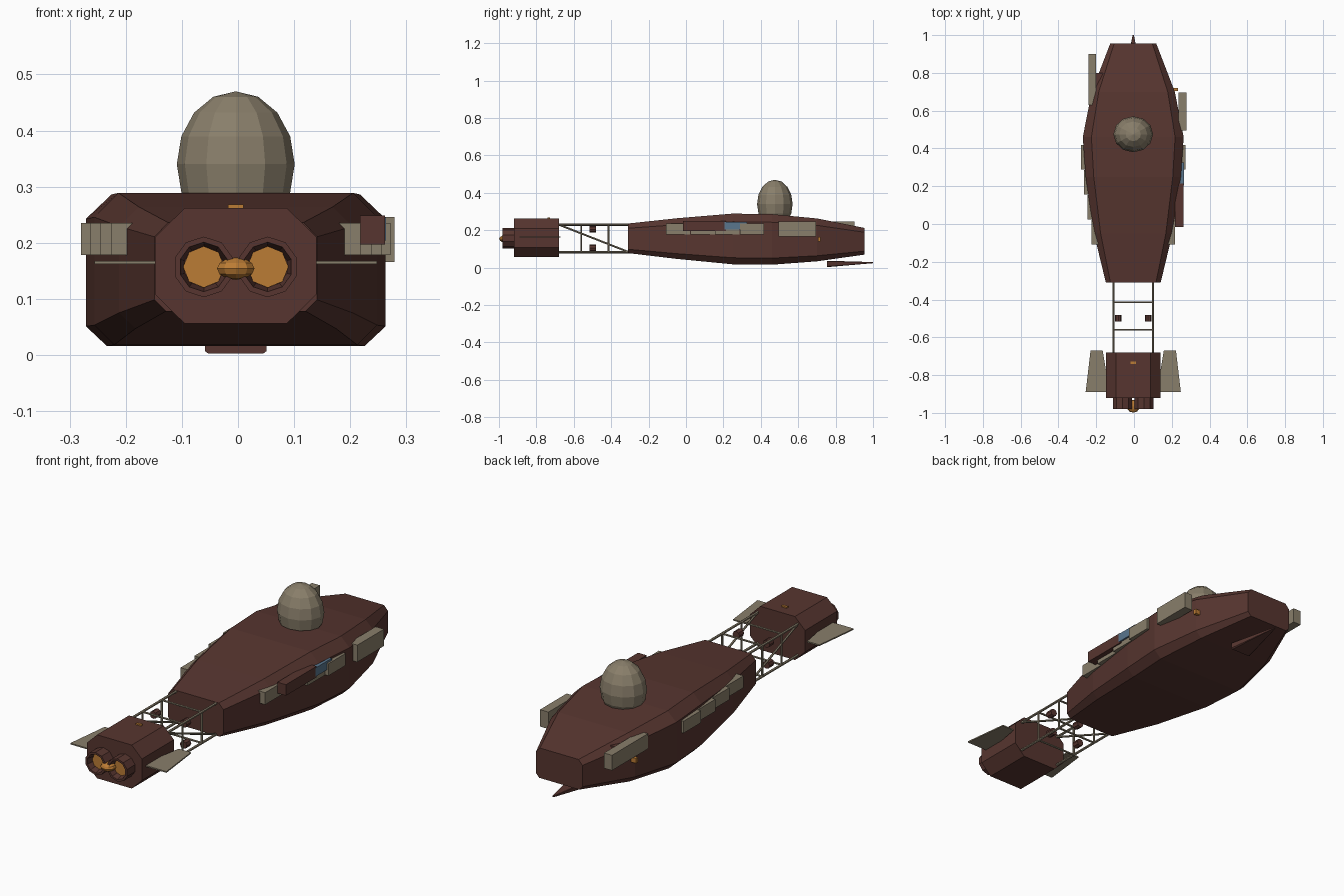
import bpy, bmesh, math
from mathutils import Vector, Matrix

if "Cube" in bpy.data.objects:
    bpy.data.objects.remove(bpy.data.objects["Cube"])

CX = -0.004  # hull centre line (side fittings are uneven)


def material(name, rgb):
    m = bpy.data.materials.new(name)
    m.diffuse_color = (*rgb, 1)
    m.use_nodes = True
    m.node_tree.nodes["Principled BSDF"].inputs["Base Color"].default_value = m.diffuse_color
    return m


BROWN = material("brown_plating", (0.095, 0.036, 0.029))
TAN = material("tan_metal", (0.25, 0.21, 0.145))
ORANGE = material("orange_glow", (0.50, 0.20, 0.035))
BLUE = material("blue_panel", (0.10, 0.18, 0.27))


def finish(name, bm, mat):
    bmesh.ops.recalc_face_normals(bm, faces=bm.faces)
    me = bpy.data.meshes.new(name)
    bm.to_mesh(me)
    bm.free()
    me.materials.append(mat)
    ob = bpy.data.objects.new(name, me)
    bpy.context.collection.objects.link(ob)
    return ob


def loft(name, rings, mat, cap=True, closed=False):
    bm = bmesh.new()
    vs = [[bm.verts.new(p) for p in r] for r in rings]
    n = len(vs[0])
    pairs = list(zip(vs, vs[1:])) + ([(vs[-1], vs[0])] if closed else [])
    for a, b in pairs:
        for i in range(n):
            j = (i + 1) % n
            bm.faces.new((a[i], a[j], b[j], b[i]))
    if cap:
        bm.faces.new(vs[0])
        bm.faces.new(vs[-1])
    return finish(name, bm, mat)


def box(name, x, y, z, mat):
    bm = bmesh.new()
    size = [b - a for a, b in (x, y, z)]
    mid = [(a + b) / 2 for a, b in (x, y, z)]
    bmesh.ops.create_cube(bm, size=1, matrix=Matrix.Translation(mid) @ Matrix.Diagonal((*size, 1)))
    return finish(name, bm, mat)


def rod(name, a, b, r, mat, n=6):
    a, b = Vector(a), Vector(b)
    d = b - a
    bm = bmesh.new()
    mx = Matrix.Translation((a + b) / 2) @ d.to_track_quat('Z', 'Y').to_matrix().to_4x4()
    bmesh.ops.create_cone(bm, cap_ends=True, segments=n, radius1=r, radius2=r, depth=d.length, matrix=mx)
    return finish(name, bm, mat)


def ellipsoid(name, c, r, u, v, mat):
    bm = bmesh.new()
    bmesh.ops.create_uvsphere(bm, u_segments=u, v_segments=v, radius=1,
                              matrix=Matrix.Translation(c) @ Matrix.Diagonal((*r, 1)))
    return finish(name, bm, mat)


def octagon(y, w, z0, z1, tx, tz, bx, bz):
    """Chamfered rectangle: half width w, top chamfer tx/tz, bottom chamfer bx/bz."""
    half = [(w - bx, z0), (w, z0 + bz), (w, z1 - tz), (w - tx, z1)]
    pts = half + [(-x, z) for x, z in reversed(half)]
    return [(CX + x, y, z) for x, z in pts]


# main hull: y, half width, bottom, top, side chamfers
stations = [(-0.31, 0.145, 0.078, 0.236), (-0.05, 0.208, 0.047, 0.264), (0.25, 0.252, 0.018, 0.289),
            (0.46, 0.267, 0.016, 0.286), (0.70, 0.220, 0.034, 0.263), (0.955, 0.122, 0.070, 0.212)]
rings = []
for y, w, z0, z1 in stations:
    h = z1 - z0
    rings.append(octagon(y, w, z0, z1, w * 0.17, h * 0.16, w * 0.14, h * 0.13))
loft("hull", rings, BROWN)

# sensor dome
ellipsoid("dome", (CX, 0.475, 0.34), (0.105, 0.095, 0.13), 12, 8, TAN)

# tapered prong beneath the nose
prong = []
for y, w, z0, z1 in [(0.755, 0.055, 0.003, 0.037), (1.0, 0.003, 0.024, 0.030)]:
    h = z1 - z0
    prong.append(octagon(y, w, z0, z1, w * 0.1, h * 0.12, w * 0.1, h * 0.12))
loft("nose_prong", prong, BROWN)

# engine block
loft("engine_block", [octagon(y, 0.144, 0.056, 0.262, 0.053, 0.052, 0.053, 0.052)
                      for y in (-0.92, -0.68)], BROWN)
box("engine_marker_light", (CX - 0.014, CX + 0.014), (-0.74, -0.728), (0.258, 0.268), ORANGE)


def circle(x, y, z, r, n=10):
    return [(x + r * math.cos(math.tau * (i + .5) / n), y, z + r * math.sin(math.tau * (i + .5) / n))
            for i in range(n)]


for side, s in (("left", -1), ("right", 1)):
    # nozzle with recessed glow
    nx, nz = CX + s * 0.057, 0.157
    loft(side + "_nozzle", [circle(nx, y, nz, r) for y, r in
                            [(-0.915, 0.054), (-0.98, 0.054), (-0.98, 0.044), (-0.94, 0.036)]], BROWN)
    rod(side + "_nozzle_glow", (nx, -0.952, nz), (nx, -0.935, nz), 0.037, ORANGE, 8)

    # tail fin
    fin = [(0.14, -0.89), (0.252, -0.89), (0.226, -0.67), (0.162, -0.67), (0.14, -0.80)]
    loft(side + "_tail_fin", [[(CX + s * x, y, z) for x, y in fin] for z in (0.162, 0.168)], TAN)

    # truss side: rails, uprights and a diagonal
    tx = CX + s * 0.105
    for z in (0.083, 0.23):
        rod(side + "_truss_rail", (tx, -0.69, z), (tx, -0.30, z), 0.006, TAN)
    for y in (-0.56, -0.415):
        rod(side + "_truss_upright", (tx, y, 0.083), (tx, y, 0.23), 0.005, TAN)
    rod(side + "_truss_diagonal", (tx, -0.68, 0.23), (tx, -0.31, 0.085), 0.005, TAN)

    # small thrusters inside the truss
    for z in (0.105, 0.205):
        x = CX + s * 0.079
        rod(side + "_thruster", (x, -0.517, z), (x, -0.482, z), 0.018, BROWN, 8)

    # stepped row of side pods
    for i, outer in enumerate((0.222, 0.242, 0.26, 0.276)):
        y = -0.108 + i * 0.132
        a, b = sorted((CX + s * (outer - 0.045), CX + s * outer))
        box(f"{side}_side_pod_{i + 1}", (a, b), (y, y + 0.13), (0.178, 0.235), TAN)

    # running light
    a, b = sorted((CX + s * 0.20, CX + s * 0.238))
    box(side + "_running_light", (a, b), (0.705, 0.72), (0.14, 0.163), ORANGE)

# cross bars joining the truss sides
for y in (-0.56, -0.415):
    for z in (0.083, 0.23):
        rod("truss_cross_bar", (CX - 0.105, y, z), (CX + 0.105, y, z), 0.005, TAN)

# glowing core between the nozzles
ellipsoid("engine_core_glow", (CX, -0.965, 0.154), (0.035, 0.034, 0.02), 10, 6, ORANGE)

# uneven side fittings
box("right_brown_duct", (0.217, 0.262), (-0.015, 0.215), (0.197, 0.249), BROWN)
box("right_blue_panel", (0.225, 0.264), (0.205, 0.325), (0.204, 0.245), BLUE)
box("right_front_pod", (0.235, 0.279), (0.495, 0.695), (0.166, 0.246), TAN)
box("left_front_pod", (-0.242, -0.20), (0.63, 0.90), (0.175, 0.247), TAN)
box("left_front_pod_mount", (-0.215, -0.12), (0.68, 0.80), (0.185, 0.235), BROWN)
